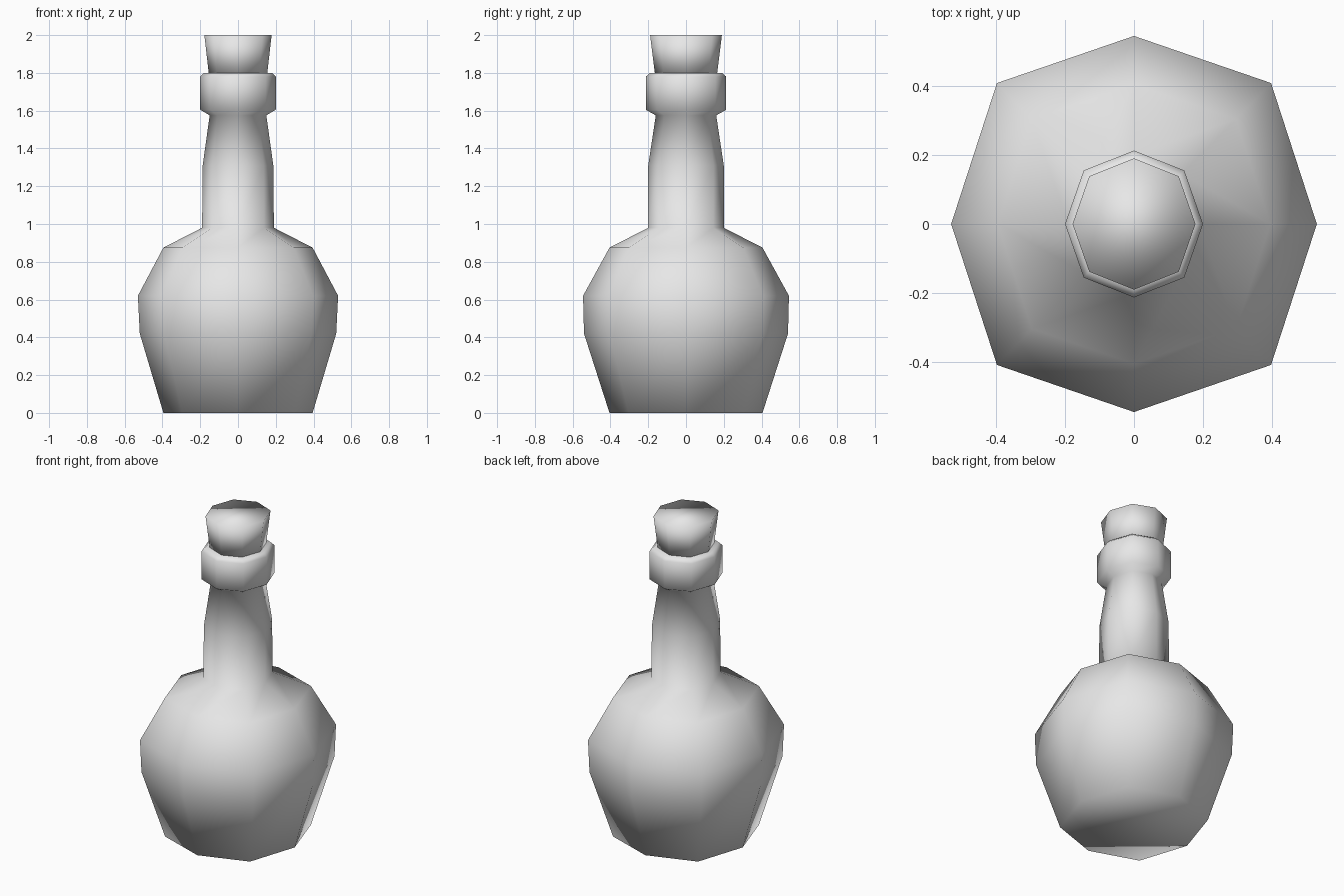
import bpy, bmesh, math

cube = bpy.data.objects.get("Cube")
if cube:
    bpy.data.objects.remove(cube, do_unlink=True)

grey = bpy.data.materials.new("plain grey")
grey.use_nodes = True
colour = (0.8, 0.8, 0.8, 1)
grey.diffuse_color = colour
grey.node_tree.nodes["Principled BSDF"].inputs["Base Color"].default_value = colour

SIDES = 8


def lathe(name, profile):
    """Turn (x radius, y radius, diagonal stretch, z) rings into a closed smooth solid."""
    bm = bmesh.new()
    rings = []
    for rx, ry, stretch, z in profile:
        ring = []
        for i in range(SIDES):
            a = math.tau * i / SIDES
            k = stretch if i % 2 else 1
            ring.append(bm.verts.new((rx * k * math.cos(a), ry * k * math.sin(a), z)))
        rings.append(ring)
    for low, high in zip(rings, rings[1:]):
        for i in range(SIDES):
            j = (i + 1) % SIDES
            bm.faces.new((low[i], low[j], high[j], high[i]))
    bm.faces.new(rings[0][::-1])
    bm.faces.new(rings[-1])
    for face in bm.faces:
        face.smooth = True
    mesh = bpy.data.meshes.new(name)
    bm.to_mesh(mesh)
    bm.free()
    mesh.materials.append(grey)
    obj = bpy.data.objects.new(name, mesh)
    bpy.context.collection.objects.link(obj)
    return obj


# Round belly, shoulder, tapering neck and thick lip
lathe("bottle", [
    (0.395, 0.405, 1.06, 0.0),
    (0.52, 0.54, 1.06, 0.42),
    (0.53, 0.545, 1.06, 0.62),
    (0.395, 0.405, 1.06, 0.875),
    (0.19, 0.2, 1.03, 0.98),
    (0.187, 0.2, 1.03, 1.31),
    (0.15, 0.16, 1.03, 1.575),
    (0.2, 0.213, 1.03, 1.605),
    (0.2, 0.213, 1.03, 1.78),
    (0.18, 0.19, 1.03, 1.8),
])

# Tapered stopper sunk slightly into the lip
lathe("cork", [
    (0.154, 0.164, 1.03, 1.79),
    (0.178, 0.19, 1.03, 2.0),
])
